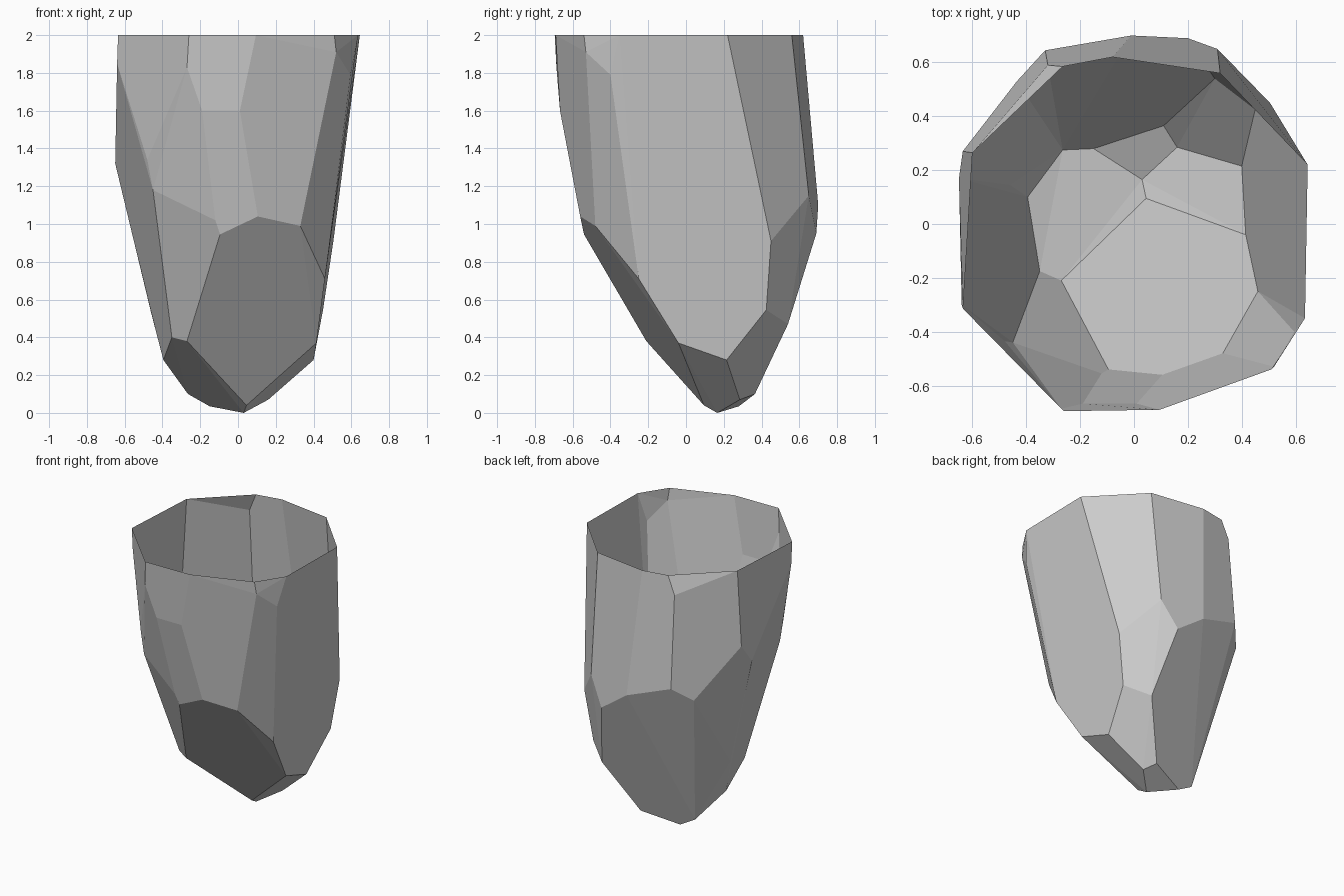
import bpy
import bmesh
import math
from mathutils import Vector

# Remove the default cube only
default_cube = bpy.data.objects.get("Cube")
if default_cube:
    bpy.data.objects.remove(default_cube, do_unlink=True)

HEIGHT = 2.0

# Corners of the open rim, anticlockwise, all at full height
rim_outline = [
    (-.26, -.695), (.095, -.69), (.51, -.54), (.635, -.35), (.645, .22),
    (.32, .56), (-.08, .62), (-.265, .585), (-.6, .265), (-.635, -.315),
]

# Small chipped corners just below the rim
upper_chips = [
    (.52, -.53, 1.91), (.595, -.4, 1.79), (-.32, .59, 1.87),
    (-.64, -.3, 1.85), (-.27, -.686, 1.83),
    (-.19, -.667, 1.6), (.01, -.667, 1.6),
]

# Corners of the widest belt, grouped by side
belt_front = [
    (-.48, -.435, 1.34), (-.45, -.44, 1.18), (-.12, -.555, 1.02),
    (-.095, -.54, .945), (.105, -.56, 1.04), (.33, -.48, .99),
]
belt_back = [
    (.505, .45, .91), (.31, .65, 1.15), (.2, .69, .95), (-.01, .7, 1.1),
    (-.33, .645, 1.21), (-.435, .53, 1.11),
]
belt_left_edge = [(-.636, .27, 1.46), (-.65, .17, 1.32)]

# Lower facets tapering towards the tip
lower_body = [
    (.46, -.25, .71), (.415, -.04, .37), (.4, .215, .28), (.45, .425, .545),
    (.3, .54, .47), (-.46, .145, .53), (-.395, .1, .28),
    (-.35, -.175, .4), (-.27, -.21, .38),
]
tip = [
    (.045, .095, .04), (.03, .165, 0), (.16, .285, .07), (.11, .365, .1),
    (-.15, .28, .035), (-.265, .275, .1),
]


def make_material(name, colour):
    """Plain single-colour material for viewport and render."""
    material = bpy.data.materials.new(name)
    material.use_nodes = True
    material.diffuse_color = colour
    shader = material.node_tree.nodes["Principled BSDF"]
    shader.inputs["Base Color"].default_value = colour
    shader.inputs["Roughness"].default_value = 0.8
    return material


def is_lid(face):
    """True for the faces closing the opening at the top."""
    return all(vert.co.z > HEIGHT - 0.001 for vert in face.verts)


def make_faceted_shell(name, corners, material):
    """Wrap the corners in flat facets and leave the top open."""
    mesh = bpy.data.meshes.new(name)
    bm = bmesh.new()
    for corner in corners:
        bm.verts.new(Vector(corner))
    bmesh.ops.convex_hull(bm, input=list(bm.verts))
    loose = [vert for vert in bm.verts if not vert.link_faces]
    bmesh.ops.delete(bm, geom=loose, context='VERTS')
    bmesh.ops.recalc_face_normals(bm, faces=list(bm.faces))

    # Open the top
    lid = [face for face in bm.faces if is_lid(face)]
    bmesh.ops.delete(bm, geom=lid, context='FACES')

    # Merge nearly coplanar triangles into broad facets
    bmesh.ops.dissolve_limit(
        bm, angle_limit=math.radians(3),
        verts=list(bm.verts), edges=list(bm.edges))
    for face in bm.faces:
        face.smooth = False
    bm.to_mesh(mesh)
    bm.free()
    mesh.materials.append(material)
    shell = bpy.data.objects.new(name, mesh)
    bpy.context.collection.objects.link(shell)
    return shell


# Single hollow faceted stone shell
stone_grey = make_material("stone_grey", (0.6, 0.6, 0.6, 1.0))
rim = [(x, y, HEIGHT) for x, y in rim_outline]
all_corners = (rim + upper_chips + belt_front + belt_back
               + belt_left_edge + lower_body + tip)
make_faceted_shell("faceted_stone_shell", all_corners, stone_grey)
